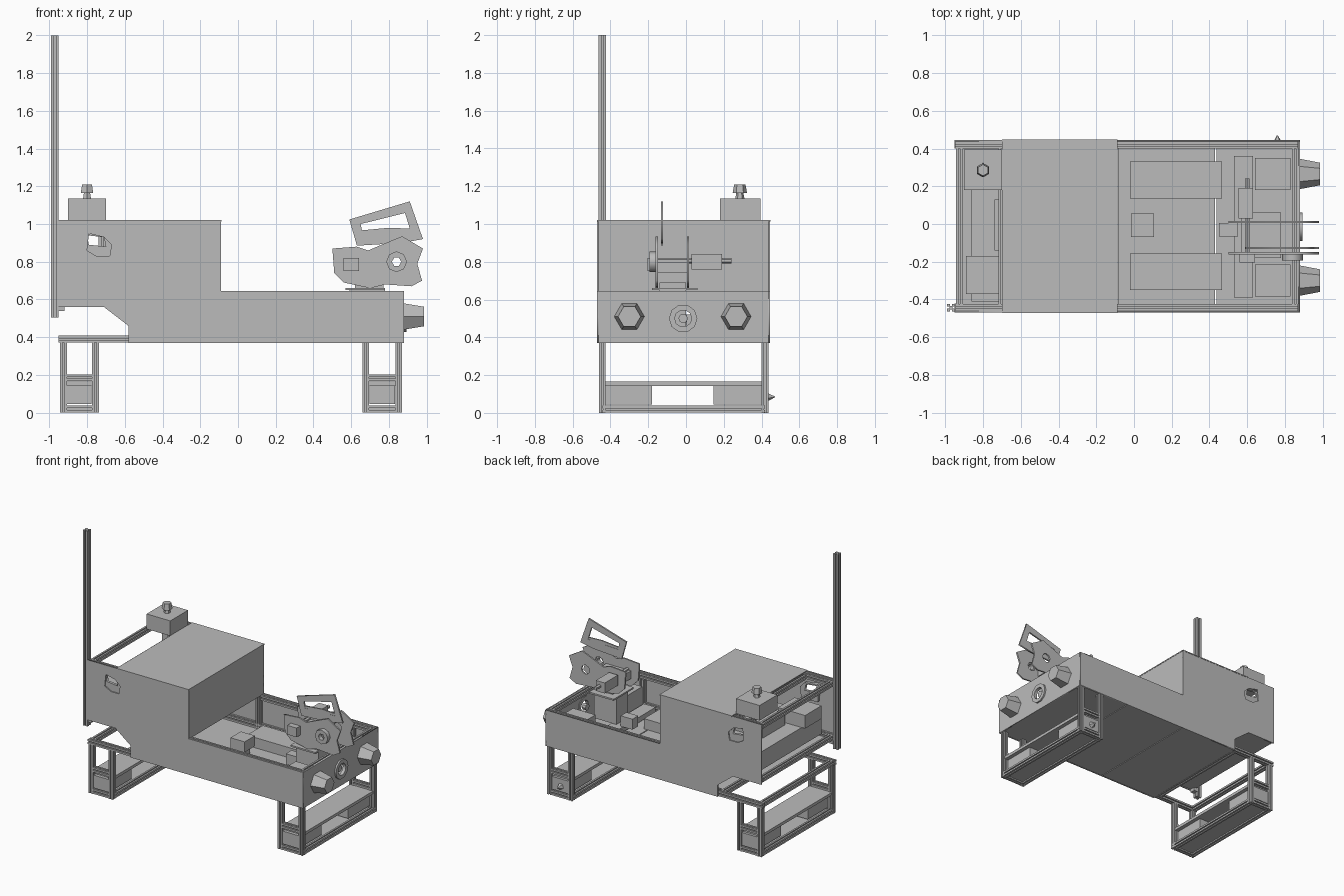
import bpy, bmesh, math
from mathutils import Vector, Matrix

if "Cube" in bpy.data.objects:
    bpy.data.objects.remove(bpy.data.objects["Cube"])

grey = bpy.data.materials.new("plain_grey")
grey.diffuse_color = (0.5, 0.5, 0.5, 1)
grey.use_nodes = True
grey.node_tree.nodes["Principled BSDF"].inputs["Base Color"].default_value = grey.diffuse_color


def finish(name, bm):
    bmesh.ops.recalc_face_normals(bm, faces=bm.faces)
    me = bpy.data.meshes.new(name)
    bm.to_mesh(me)
    bm.free()
    me.materials.append(grey)
    ob = bpy.data.objects.new(name, me)
    bpy.context.collection.objects.link(ob)
    return ob


def box(name, x0, x1, y0, y1, z0, z1):
    bm = bmesh.new()
    m = Matrix.Translation(((x0 + x1) / 2, (y0 + y1) / 2, (z0 + z1) / 2))
    m = m @ Matrix.Diagonal((x1 - x0, y1 - y0, z1 - z0, 1))
    bmesh.ops.create_cube(bm, size=1, matrix=m)
    return finish(name, bm)


def rail(name, a, b, w=0.036):
    """Slotted square extrusion from a to b."""
    a, b = Vector(a), Vector(b)
    d = (b - a).normalized()
    u = Vector((1, 0, 0)) if abs(d.x) < 0.5 else Vector((0, 1, 0))
    v = d.cross(u)
    h, s, k = w / 2, w * 0.12, w * 0.28
    side = [(-h, -h), (-s, -h), (-s, -h + k), (s, -h + k), (s, -h)]
    pts = []
    for i in range(4):
        for p, q in side:
            for _ in range(i):
                p, q = -q, p
            pts.append(u * p + v * q)
    bm = bmesh.new()
    f = bm.faces.new([bm.verts.new(a + p) for p in pts])
    r = bmesh.ops.extrude_face_region(bm, geom=[f])
    new = [g for g in r["geom"] if isinstance(g, bmesh.types.BMVert)]
    bmesh.ops.translate(bm, verts=new, vec=b - a)
    if not any(len(g.verts) == 20 and (g.calc_center_median() - a).length < 0.02 for g in bm.faces):
        bm.faces.new(f.verts)
    return finish(name, bm)


def sheet(name, loops, at, thick, facing="y"):
    """Flat plate: first loop is the outline, the rest are holes."""
    cu = bpy.data.curves.new(name, "CURVE")
    cu.dimensions, cu.fill_mode, cu.extrude = "2D", "BOTH", thick / 2
    for lp in loops:
        sp = cu.splines.new("POLY")
        sp.points.add(len(lp) - 1)
        for pt, (p, q) in zip(sp.points, lp):
            pt.co = (p, q, 0, 1)
        sp.use_cyclic_u = True
    ob = bpy.data.objects.new(name, cu)
    bpy.context.collection.objects.link(ob)
    q = math.pi / 2
    ob.rotation_euler = (q, 0, 0) if facing == "y" else (q, 0, q)
    ob.location = (0, at, 0) if facing == "y" else (at, 0, 0)
    bpy.context.view_layer.update()
    me = bpy.data.meshes.new_from_object(ob.evaluated_get(bpy.context.evaluated_depsgraph_get()))
    me.transform(ob.matrix_world)
    bpy.data.objects.remove(ob)
    me.materials.clear()
    me.materials.append(grey)
    bpy.context.collection.objects.link(bpy.data.objects.new(name, me))


def circle(cx, cz, r, n=10):
    return [(cx + r * math.cos(2 * math.pi * i / n), cz + r * math.sin(2 * math.pi * i / n)) for i in range(n)]


def cone(name, c, axis, r1, r2, length, n=6):
    bm = bmesh.new()
    rot = Vector((0, 0, 1)).rotation_difference(Vector(axis)).to_matrix().to_4x4()
    bmesh.ops.create_cone(bm, cap_ends=True, segments=n, radius1=r1, radius2=r2, depth=length,
                          matrix=Matrix.Translation(c) @ rot)
    return finish(name, bm)


# body shell
outline = [(-0.95, 0.56), (-0.71, 0.56), (-0.58, 0.46), (-0.58, 0.37), (0.88, 0.37),
           (0.88, 0.645), (-0.09, 0.645), (-0.09, 1.02), (-0.95, 1.02)]
fan_hole = [(-0.80, 0.86), (-0.75, 0.83), (-0.68, 0.83), (-0.67, 0.89), (-0.71, 0.93), (-0.79, 0.95)]
for side, y in (("front", -0.466), ("back", 0.441)):
    sheet(side + "_side_panel", [outline, fan_hole], y, 0.008)
    sheet(side + "_fan_frame", [[(-0.82, 0.95), (-0.81, 0.82), (-0.67, 0.81), (-0.66, 0.9), (-0.7, 0.94)],
                                [(-0.8, 0.94), (-0.79, 0.89), (-0.7, 0.88), (-0.71, 0.93)]],
          y + (0.02 if y < 0 else -0.02), 0.02)
sheet("nose_panel", [[(-0.47, 0.37), (0.445, 0.37), (0.445, 0.645), (-0.47, 0.645)],
                     circle(-0.015, 0.5, 0.05)], 0.876, 0.008, "x")
box("cabin_front_panel", -0.098, -0.09, -0.47, 0.445, 0.64, 1.02)
box("cabin_top_panel", -0.70, -0.088, -0.472, 0.447, 1.014, 1.022)
for i, (x0, x1) in enumerate([(-0.58, -0.09), (-0.084, 0.43), (0.436, 0.875)]):
    box("floor_panel_%d" % i, x0, x1, -0.462, 0.437, 0.372, 0.382)
box("rear_shelf_floor", -0.93, -0.70, -0.46, 0.435, 0.565, 0.575)

# inner frame rails
YS = (-0.443, 0.418)
for y in YS:
    rail("cabin_top_rail", (-0.945, y, 0.995), (-0.1, y, 0.995))
    rail("nose_top_rail", (-0.09, y, 0.625), (0.87, y, 0.625))
    rail("floor_rail", (-0.58, y, 0.40), (0.87, y, 0.40))
    rail("rear_shelf_rail", (-0.945, y, 0.585), (-0.70, y, 0.585))
    rail("cabin_post", (-0.115, y, 0.39), (-0.115, y, 0.98))
    rail("rear_lower_rail", (-0.95, y, 0.39), (-0.58, y, 0.39))
for x, z in ((-0.925, 0.995), (0.855, 0.625), (-0.115, 0.995), (-0.925, 0.585), (-0.925, 0.39), (-0.6, 0.39), (-0.70, 0.99)):
    rail("cross_rail", (x, YS[0] + 0.018, z), (x, YS[1] - 0.018, z))

# mast
rail("mast", (-0.97, -0.443, 0.505), (-0.97, -0.443, 2.0), 0.04)
box("mast_bracket", -0.952, -0.92, -0.46, -0.42, 0.54, 0.57)

# leg frames with ballast boxes
for end, xa, xb, top in (("rear", -0.925, -0.755, 0.38), ("nose", 0.677, 0.852, 0.6)):
    for y in YS:
        for x in (xa, xb):
            rail(end + "_leg", (x, y, 0), (x, y, top))
        rail(end + "_leg_short_rail", (xa + 0.018, y, 0.185), (xb - 0.018, y, 0.185))
        rail(end + "_leg_foot_rail", (xa + 0.018, y, 0.02), (xb - 0.018, y, 0.02))
    for x in (xa, xb):
        rail(end + "_leg_long_rail", (x, YS[0], 0.02), (x, YS[1], 0.02))
    box(end + "_leg_base", xa, xb, -0.43, 0.41, 0.012, 0.03)
    box(end + "_leg_deck", xa - 0.01, xb + 0.01, -0.43, 0.41, 0.143, 0.165)
    for y0, y1 in ((-0.455, -0.18), (0.145, 0.43)):
        box(end + "_leg_ballast", xa + 0.02, xb - 0.02, y0, y1, 0.045, 0.143)
cone("leg_plug", (0.76, 0.445, 0.085), (0, 1, 0), 0.03, 0.003, 0.05, 5)

# rear equipment
box("rear_drawer", -0.86, -0.30, -0.41, 0.39, 0.60, 0.74)
box("rear_unit", -0.89, -0.66, -0.37, -0.17, 0.74, 0.84)
box("rear_unit_centre", -0.74, -0.45, -0.14, 0.13, 0.74, 0.83)
rail("box_post", (-0.72, 0.22, 0.74), (-0.72, 0.22, 1.02))
box("switch_box", -0.90, -0.70, 0.18, 0.395, 1.02, 1.135)
cone("switch_stem", (-0.80, 0.285, 1.15), (0, 0, 1), 0.025, 0.018, 0.04)
cone("switch_button", (-0.80, 0.285, 1.187), (0, 0, 1), 0.038, 0.03, 0.045)

# nose lamps and ring
for y in (-0.30, 0.265):
    cone("lamp", (0.932, y, 0.51), (1, 0, 0), 0.08, 0.06, 0.105, 6)
    box("lamp_housing", 0.64, 0.83, y - 0.085, y + 0.085, 0.42, 0.57)
sheet("nose_ring", [circle(-0.015, 0.5, 0.075), circle(-0.015, 0.5, 0.045)], 0.88, 0.025, "x")
cone("nose_ring_core", (0.86, -0.015, 0.5), (1, 0, 0), 0.025, 0.025, 0.03, 8)

# equipment on the nose floor
box("battery_front", -0.02, 0.465, -0.35, -0.155, 0.382, 0.46)
box("battery_back", -0.02, 0.465, 0.135, 0.33, 0.382, 0.46)
box("sensor", -0.015, 0.105, -0.07, 0.055, 0.44, 0.52)
box("sensor_stand", 0.01, 0.08, -0.045, 0.03, 0.38, 0.44)
box("mount_beam", 0.53, 0.63, -0.39, 0.36, 0.40, 0.44)
box("cable_block", 0.45, 0.55, -0.065, 0.005, 0.44, 0.52)
box("arm_pedestal", 0.59, 0.78, -0.14, 0.0, 0.44, 0.65)

# cutting arm: two plates, upper frame, shaft and motors
plate = [(0.50, 0.87), (0.63, 0.88), (0.69, 0.86), (0.76, 0.89), (0.87, 0.935), (0.98, 0.87),
         (0.95, 0.79), (0.975, 0.70), (0.92, 0.67), (0.78, 0.68), (0.70, 0.66), (0.56, 0.69), (0.51, 0.74)]
bore = circle(0.84, 0.80, 0.035, 8)
sheet("arm_plate_front", [plate, bore], -0.155, 0.012)
sheet("arm_plate_back", [plate, bore], 0.01, 0.012)
sheet("arm_guard_frame", [[(0.59, 1.024), (0.91, 1.12), (0.98, 0.92), (0.87, 0.90), (0.63, 0.885)],
                          [(0.65, 1.0), (0.885, 1.058), (0.915, 0.96), (0.66, 0.95)]], -0.127, 0.012)
sheet("arm_guard_brace", [[(0.65, 0.935), (0.64, 0.965), (0.80, 0.98), (0.92, 0.975), (0.92, 0.95)]], -0.127, 0.01)
box("arm_base_plate", 0.57, 0.78, -0.18, 0.06, 0.65, 0.662)
box("arm_base_block", 0.62, 0.77, -0.14, 0.0, 0.66, 0.69)
box("arm_gear_block", 0.57, 0.78, -0.15, 0.005, 0.74, 0.80)
cone("arm_shaft", (0.60, 0.02, 0.805), (0, 1, 0), 0.014, 0.014, 0.44, 6)
box("arm_motor", 0.555, 0.63, 0.03, 0.19, 0.76, 0.84)
box("arm_motor_front", 0.56, 0.64, -0.205, -0.16, 0.75, 0.82)
sheet("arm_hub", [circle(0.84, 0.80, 0.055, 8), circle(0.84, 0.80, 0.025, 6)], -0.175, 0.035)
